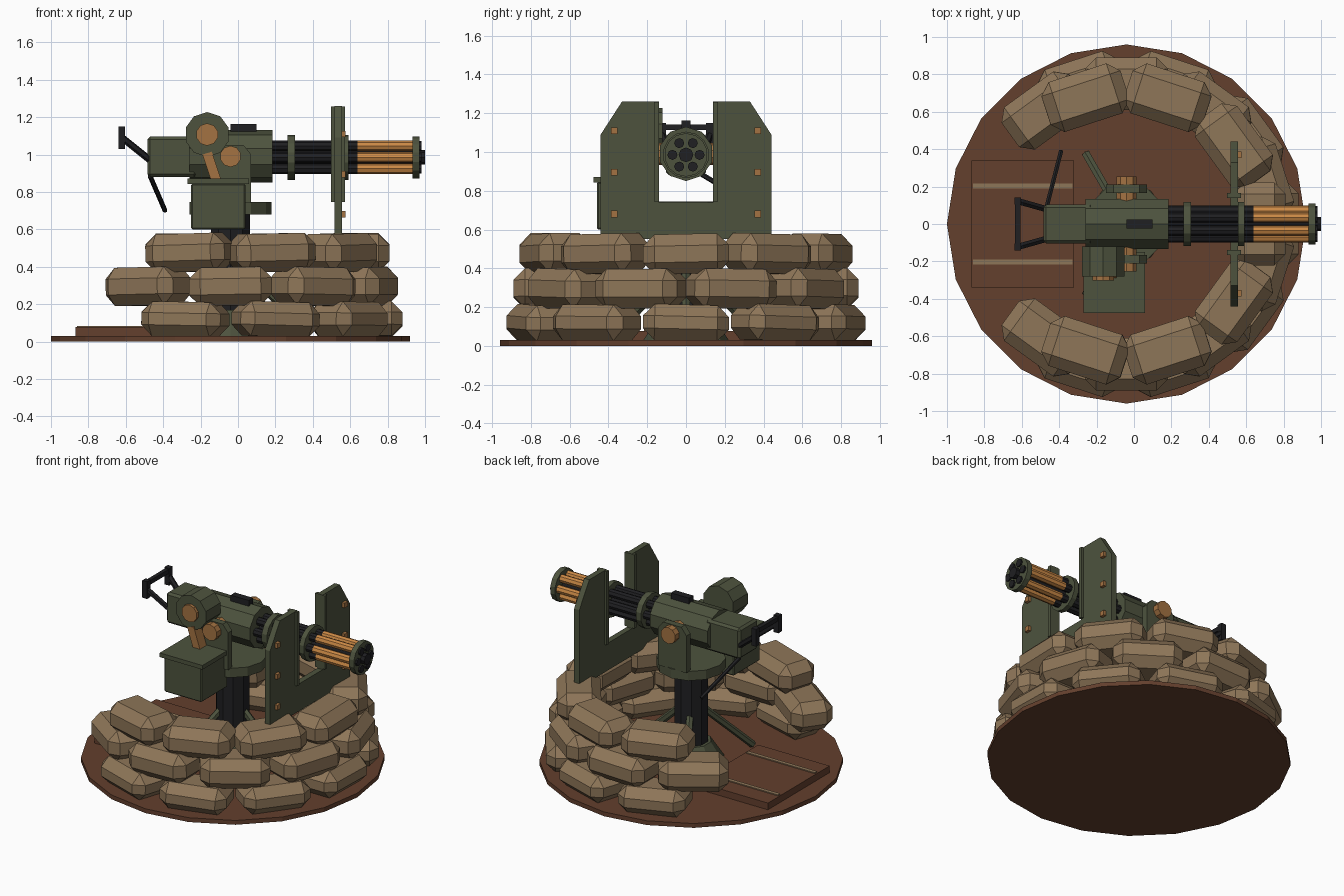
import bpy, bmesh, math, random
from mathutils import Vector, Matrix

if "Cube" in bpy.data.objects:
    bpy.data.objects.remove(bpy.data.objects["Cube"])

random.seed(4)
CX, GZ = -0.04, 0.985   # pivot x, gun axis height


def mat(name, col):
    m = bpy.data.materials.new(name)
    m.diffuse_color = (*col, 1)
    m.use_nodes = True
    m.node_tree.nodes["Principled BSDF"].inputs["Base Color"].default_value = m.diffuse_color
    return m


GREEN = mat("olive green", (0.075, 0.086, 0.048))
BAG = mat("sand tan", (0.27, 0.18, 0.098))
EARTH = mat("earth brown", (0.125, 0.05, 0.026))
DARK = mat("gunmetal black", (0.014, 0.014, 0.016))
BRASS = mat("brass", (0.37, 0.17, 0.055))
COPPER = mat("bright copper", (0.60, 0.25, 0.06))


def finish(name, bm, m, mw=None):
    bmesh.ops.recalc_face_normals(bm, faces=bm.faces)
    me = bpy.data.meshes.new(name)
    bm.to_mesh(me)
    bm.free()
    me.materials.append(m)
    ob = bpy.data.objects.new(name, me)
    if mw:
        ob.matrix_world = mw
    bpy.context.collection.objects.link(ob)
    return ob


def box(name, x, y, z, m, bevel=0, mw=None):
    """Box from (min, max) ranges, optionally chamfered."""
    bm = bmesh.new()
    bmesh.ops.create_cube(bm, size=1)
    for v in bm.verts:
        for i, (a, b) in enumerate((x, y, z)):
            v.co[i] = (a + b) / 2 + v.co[i] * (b - a)
    if bevel:
        bmesh.ops.bevel(bm, geom=bm.edges[:], offset=bevel, segments=1,
                        affect='EDGES', profile=0.5)
    return finish(name, bm, m, mw)


def rod(name, a, b, r, m, n=8, r2=None, spin=0.0):
    """Cylinder or cone between two points."""
    a, b = Vector(a), Vector(b)
    d = b - a
    bm = bmesh.new()
    bmesh.ops.create_cone(bm, cap_ends=True, segments=n, radius1=r,
                          radius2=r if r2 is None else r2, depth=d.length,
                          matrix=Matrix.Rotation(spin, 4, 'Z'))
    mw = Matrix.Translation((a + b) / 2) @ d.to_track_quat('Z', 'Y').to_matrix().to_4x4()
    return finish(name, bm, m, mw)


def prism(name, pts, axis, lo, hi, m):
    """Extrude an outline along x or y."""
    bm = bmesh.new()
    place = (lambda p: (lo, p[0], p[1])) if axis == 'x' else (lambda p: (p[0], lo, p[1]))
    f = bm.faces.new([bm.verts.new(place(p)) for p in pts])
    ex = bmesh.ops.extrude_face_region(bm, geom=[f])
    vec = (hi - lo, 0, 0) if axis == 'x' else (0, hi - lo, 0)
    bmesh.ops.translate(bm, vec=vec, verts=[v for v in ex['geom'] if isinstance(v, bmesh.types.BMVert)])
    return finish(name, bm, m)


# earth pad and floor boards
rod("earth_pad", (CX, 0, 0), (CX, 0, 0.03), 0.96, EARTH, 20, spin=math.pi / 2)
box("floor_board", (-0.87, -0.32), (-0.34, 0.34), (0.03, 0.077), EARTH)
for s in (-1, 1):
    box("floor_strip", (-0.86, -0.33), (s * 0.203 - 0.013, s * 0.203 + 0.013), (0.07, 0.084), BAG)

# sandbag wall: three staggered rows open toward -x
rows = [(0.78, 0.12, 0.185, (0, 36, 72, 108)),
        (0.75, 0.295, 0.205, (18, 54, 90, 126)),
        (0.71, 0.475, 0.205, (0, 36, 72, 108))]
for R, z, h, angles in rows:
    for a in sorted({s * a for a in angles for s in (-1, 1)}):
        tilt = Matrix.Rotation(math.radians(random.uniform(-2, 2)), 4, 'X')
        mw = (Matrix.Translation((CX, 0, z)) @ Matrix.Rotation(math.radians(a), 4, 'Z')
              @ Matrix.Translation((R, 0, 0)) @ tilt)
        box("sandbag", (-0.14, 0.14), (-0.222, 0.222), (-h / 2, h / 2), BAG, 0.06, mw)

# pedestal with tripod legs and turntable
rod("pedestal_foot", (CX, 0, 0.03), (CX, 0, 0.17), 0.22, GREEN, 10, 0.13)
rod("pedestal_post", (CX, 0, 0.1), (CX, 0, 0.69), 0.11, DARK, 10)
for a in (0, 120, 240):
    c, s = math.cos(math.radians(a)), math.sin(math.radians(a))
    rod("tripod_leg", (CX + 0.08 * c, 0.08 * s, 0.38), (CX + 0.43 * c, 0.43 * s, 0.05), 0.024, GREEN, 6)
rod("turntable", (CX, 0, 0.68), (CX, 0, 0.745), 0.22, GREEN, 12)

# yoke arms and trunnion caps
for s in (-1, 1):
    y0, y1 = sorted((s * 0.165, s * 0.21))
    prism("yoke_arm", [(-0.15, 0.74), (0.07, 0.74), (0.07, 1.0), (0.03, 1.05),
                       (-0.11, 1.05), (-0.15, 1.0)], 'y', y0, y1, GREEN)
    rod("trunnion_cap", (CX, s * 0.12, 0.99), (CX, s * 0.255, 0.99), 0.057, BRASS, 10)

# receiver, rear housing, sight block
rod("receiver", (-0.26, 0, 0.99), (0.185, 0, 0.99), 0.14, GREEN, 10)
box("rear_housing", (-0.485, -0.22), (-0.103, 0.103), (0.88, 1.095), GREEN, 0.015)
box("sight_block", (-0.04, 0.10), (-0.024, 0.024), (1.10, 1.163), DARK)

# grips and trigger lever
for s in (-1, 1):
    rod("grip_arm", (-0.47, s * 0.08, 0.97), (-0.62, s * 0.122, 1.09), 0.019, DARK, 6)
    box("grip_post", (-0.64, -0.603), (s * 0.122 - 0.019, s * 0.122 + 0.019), (1.03, 1.15), DARK)
box("grip_crossbar", (-0.635, -0.608), (-0.122, 0.122), (1.112, 1.142), DARK)
rod("lever", (-0.47, 0.08, 0.885), (-0.39, 0.39, 0.70), 0.013, DARK, 6)

# ammunition box, feed drum and belt
box("ammo_box", (-0.25, 0.04), (-0.46, -0.17), (0.60, 0.845), GREEN, 0.008)
box("ammo_lid", (-0.27, 0.06), (-0.477, -0.15), (0.843, 0.872), GREEN)
rod("feed_drum", (-0.165, -0.12, 1.107), (-0.165, -0.282, 1.107), 0.12, GREEN, 10)
rod("drum_cap", (-0.165, -0.27, 1.107), (-0.165, -0.302, 1.107), 0.06, BRASS, 10)
prism("feed_belt", [(-0.19, 1.0), (-0.14, 1.015), (-0.09, 0.865), (-0.145, 0.865)],
      'y', -0.288, -0.215, BRASS)

# rotary barrels: dark rear, copper front, dark muzzles
for i in range(6):
    a = math.radians(60 * i)
    y, z = 0.07 * math.cos(a), GZ + 0.07 * math.sin(a)
    rod("barrel_rear", (0.17, y, z), (0.64, y, z), 0.028, DARK, 8)
    rod("barrel_front", (0.64, y, z), (0.95, y, z), 0.028, COPPER, 8)
    rod("barrel_muzzle", (0.95, y, z), (0.982, y, z), 0.026, DARK, 8)
rod("barrel_shaft", (0.15, 0, GZ), (1.0, 0, GZ), 0.038, DARK, 8)
for x0, x1, r in ((0.265, 0.305, 0.12), (0.555, 0.59, 0.12), (0.933, 0.97, 0.112)):
    rod("barrel_clamp", (x0, 0, GZ), (x1, 0, GZ), r, GREEN, 14)

# U-shaped shield with inner trims and bolts
half = [(0.14, 0.74), (0.14, 1.26), (0.33, 1.26), (0.44, 1.09), (0.44, 0.55)]
prism("shield", half + [(-y, z) for y, z in reversed(half)], 'x', 0.515, 0.555, GREEN)
for s in (-1, 1):
    y0, y1 = sorted((s * 0.14, s * 0.165))
    box("shield_trim", (0.497, 0.572), (y0, y1), (0.745, 1.258), GREEN)
    for z in (0.68, 0.895, 1.11):
        box("shield_bolt", (0.55, 0.576), (s * 0.37 - 0.017, s * 0.37 + 0.017), (z - 0.017, z + 0.017), BRASS)
